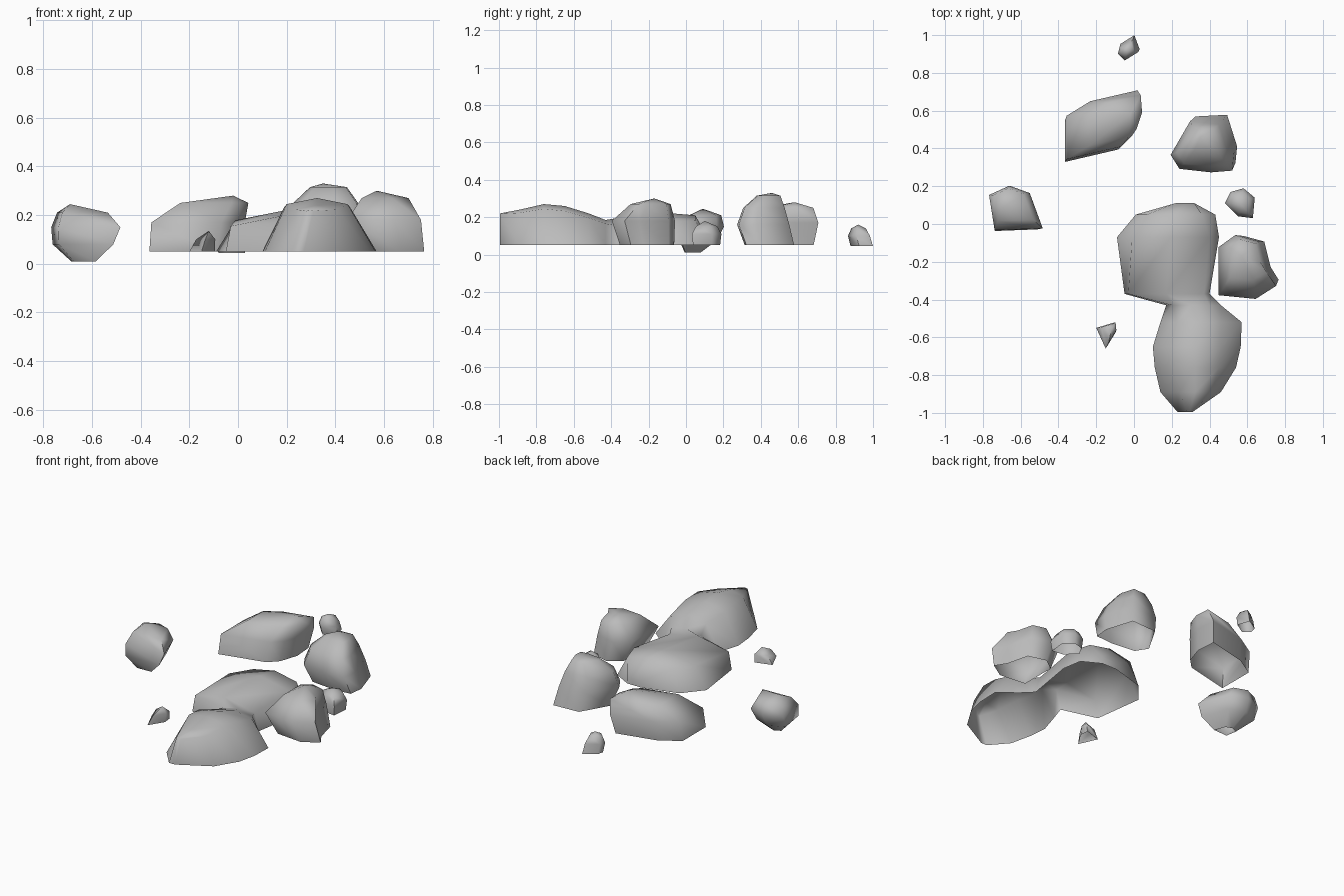
import bpy
import bmesh
import math

cube = bpy.data.objects.get("Cube")
if cube:
    bpy.data.objects.remove(cube)

# One plain stone colour
stone = bpy.data.materials.new("stone_grey")
stone.use_nodes = True
colour = (0.5, 0.5, 0.5, 1)
stone.diffuse_color = colour
shader = next(n for n in stone.node_tree.nodes if n.type == 'BSDF_PRINCIPLED')
shader.inputs["Base Color"].default_value = colour
shader.inputs["Roughness"].default_value = 0.9


def finish(name, bm, angle=80):
    """Turn the bmesh into a smooth shaded stone object."""
    bmesh.ops.remove_doubles(bm, verts=bm.verts, dist=0.001)
    bmesh.ops.recalc_face_normals(bm, faces=bm.faces)
    # an open shell may be turned inside out, so check the upper faces
    if sum(f.normal.z * f.calc_area() for f in bm.faces) < 0:
        bmesh.ops.reverse_faces(bm, faces=bm.faces)
    mesh = bpy.data.meshes.new(name)
    bm.to_mesh(mesh)
    bm.free()
    mesh.materials.append(stone)
    obj = bpy.data.objects.new(name, mesh)
    bpy.context.collection.objects.link(obj)
    bpy.ops.object.select_all(action='DESELECT')
    obj.select_set(True)
    bpy.context.view_layer.objects.active = obj
    bpy.ops.object.shade_smooth_by_angle(angle=math.radians(angle))
    return obj


def bridge(bm, lower, upper, closed):
    """Join two rows of vertices with quads."""
    count = len(lower)
    for i in range(count if closed else count - 1):
        j = (i + 1) % count
        bm.faces.new((lower[i], lower[j], upper[j], upper[i]))


def rock(name, outline, rings, crown):
    """Hollow stone: rings are (height, scale, shift x, shift y), crown is the peak."""
    bm = bmesh.new()
    cx = sum(p[0] for p in outline) / len(outline)
    cy = sum(p[1] for p in outline) / len(outline)
    previous = None
    for z, scale, dx, dy in rings:
        ring = [bm.verts.new((cx + (x - cx) * scale + dx, cy + (y - cy) * scale + dy, z))
                for x, y in outline]
        if previous:
            bridge(bm, previous, ring, True)
        previous = ring
    peak = bm.verts.new(crown)
    for i, vert in enumerate(previous):
        bm.faces.new((vert, previous[(i + 1) % len(previous)], peak))
    return finish(name, bm)


def ridge(name, sections, ground):
    """Long hollow stone: arches (y, left, right, top left, top right, height)."""
    bm = bmesh.new()
    previous = None
    for y, left, right, top_left, top_right, height in sections:
        middle = (top_left + top_right) / 2
        shoulder = height - (top_right - top_left) * 0.1
        arch = [bm.verts.new(p) for p in (
            (left, y, ground), (top_left, y, shoulder), (middle, y, height),
            (top_right, y, shoulder), (right, y, ground))]
        if previous:
            bridge(bm, previous, arch, False)
        else:
            bm.faces.new(arch)
        previous = arch
    bm.faces.new(previous)
    return finish(name, bm)


# Two-lobed main boulder with a narrow neck
ridge("main_boulder", [
    (-.995, .23, .27, .28, .31, .22),
    (-.89, .14, .46, .24, .41, .24),
    (-.76, .11, .54, .2, .45, .27),
    (-.65, .1, .565, .19, .46, .26),
    (-.52, .14, .57, .23, .46, .22),
    (-.43, .17, .46, .2, .4, .185),
    (-.37, -.05, .4, -.03, .37, .195),
    (-.07, -.09, .45, -.01, .4, .22),
    (.05, .01, .43, .07, .36, .21),
    (.11, .22, .32, .22, .32, .1)], .05)

# Large stones around it
rock("back_left_boulder",
     [(-.36, .33), (-.36, .57), (-.23, .65), (.03, .71), (.04, .58), (0, .46), (-.06, .4)],
     [(.05, .93, -.02, -.015), (.17, .96, -.005, .005), (.25, .7, .055, .025)],
     (-.02, .58, .28))
rock("back_right_boulder",
     [(.19, .38), (.3, .57), (.49, .58), (.55, .39), (.54, .29), (.42, .28), (.24, .3)],
     [(.05, .88, .015, .02), (.16, .93, -.01, -.015), (.25, .74, -.015, -.005),
      (.315, .42, -.01, .03)],
     (.35, .46, .33))
rock("right_boulder",
     [(.45, -.38), (.45, -.12), (.54, -.055), (.67, -.09), (.71, -.25), (.76, -.33), (.65, -.4)],
     [(.05, .84, .03, .02), (.18, .98, -.005, 0), (.27, .62, 0, .04)],
     (.57, -.17, .3))
rock("far_left_boulder",
     [(-.77, .15), (-.66, .2), (-.55, .16), (-.48, -.03), (-.74, -.04)],
     [(.01, .35, 0, -.05), (.08, .86, -.01, -.015), (.15, .98, 0, .005), (.21, .72, -.01, .02)],
     (-.69, .09, .245))

# Small chips
rock("right_chip",
     [(.48, .11), (.51, .17), (.58, .19), (.64, .14), (.63, .03), (.55, .04)],
     [(.05, .9, 0, 0), (.11, .99, 0, 0), (.15, .72, 0, 0)],
     (.57, .1, .18))
rock("front_left_chip",
     [(-.2, -.55), (-.1, -.52), (-.095, -.57), (-.15, -.66)],
     [(.05, 1, 0, 0), (.1, .75, .012, .01)],
     (-.12, -.56, .135))
rock("back_chip",
     [(-.09, .91), (-.08, .95), (0, 1), (.03, .92), (-.05, .87)],
     [(.045, .92, .005, .005), (.1, .9, 0, -.01), (.14, .6, 0, -.01)],
     (-.03, .92, .16))
